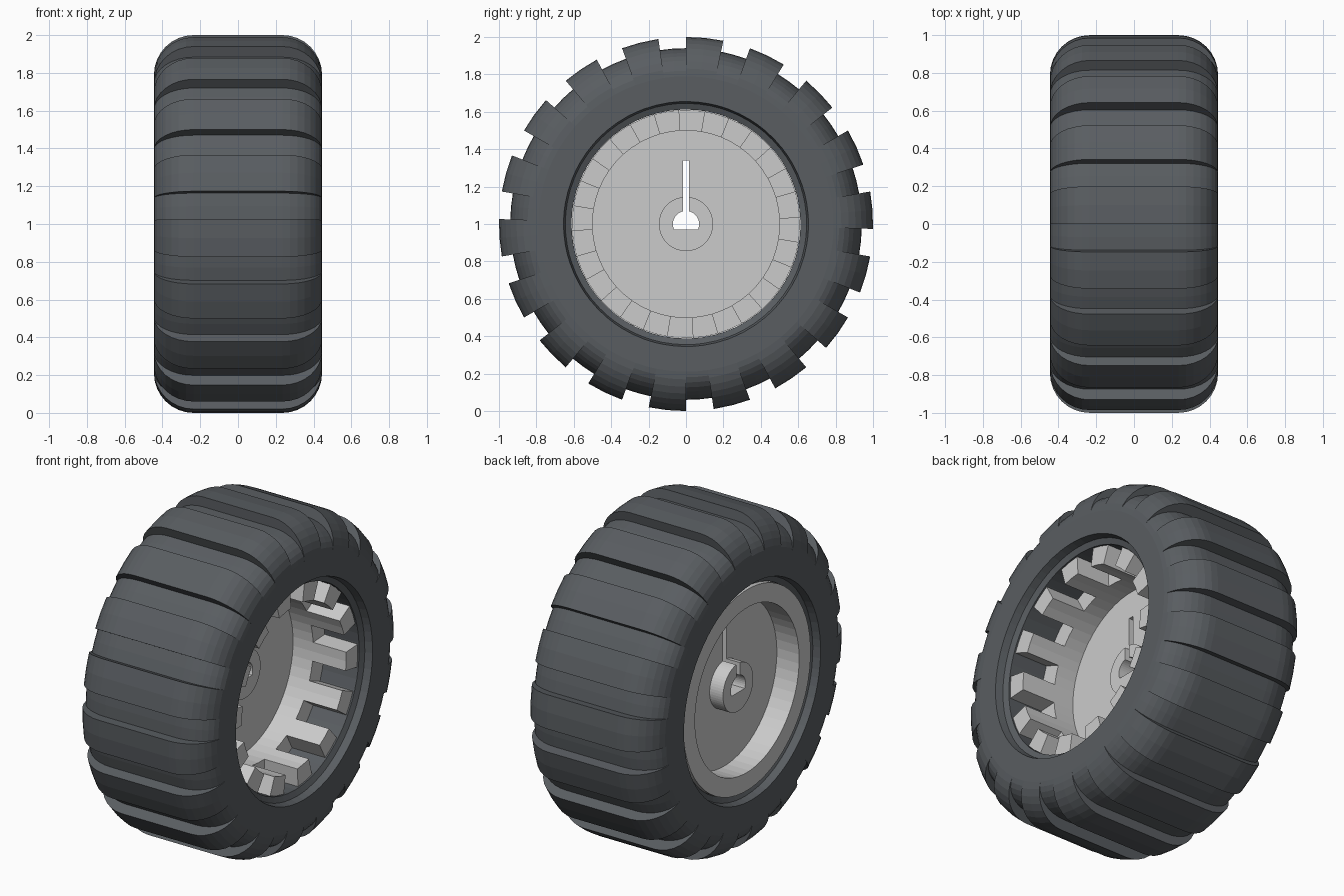
import bpy, bmesh
from math import cos, sin, pi, radians

if "Cube" in bpy.data.objects:
    bpy.data.objects.remove(bpy.data.objects["Cube"])


def finish(bm, name, color=None):
    bmesh.ops.remove_doubles(bm, verts=bm.verts, dist=1e-4)
    bmesh.ops.recalc_face_normals(bm, faces=bm.faces)
    me = bpy.data.meshes.new(name)
    bm.to_mesh(me)
    bm.free()
    ob = bpy.data.objects.new(name, me)
    bpy.context.collection.objects.link(ob)
    if color:
        mat = bpy.data.materials.new(name)
        mat.diffuse_color = color
        mat.use_nodes = True
        mat.node_tree.nodes["Principled BSDF"].inputs["Base Color"].default_value = mat.diffuse_color
        me.materials.append(mat)
    return ob


def lathe(name, stations, closed, color=None):
    """Skin (angle in degrees, [(x, radius), ...]) sections around the x axis."""
    bm = bmesh.new()
    rings = [[bm.verts.new((x, r * cos(radians(a)), 1 + r * sin(radians(a))))
              for x, r in prof] for a, prof in stations]
    n = len(rings[0])
    for i, ring in enumerate(rings):
        nxt = rings[(i + 1) % len(rings)]
        for j in range(n if closed else n - 1):
            k = (j + 1) % n
            quad = []
            for v in (ring[j], ring[k], nxt[k], nxt[j]):
                if all((v.co - q.co).length > 1e-5 for q in quad):
                    quad.append(v)
            if len(quad) > 2:
                bm.faces.new(quad)
    return finish(bm, name, color)


# Tyre: lug and groove sections share the sidewall and bead
def tyre_section(radius):
    half = [(0.385, 0.612), (0.40, 0.645), (0.445, 0.655), (0.445, 0.72)]
    for i in range(9):
        t = i / 8 * pi / 2
        half.append((0.235 + 0.21 * cos(t), 0.79 + (radius - 0.79) * sin(t)))
    return half + [(-x, r) for x, r in reversed(half)]


lug, groove = tyre_section(1.0), tyre_section(0.94)
stations = []
for k in range(18):
    a = -1.5 + 20 * k
    stations += [(a, groove), (a, lug), (a + 5.75, lug), (a + 11.5, lug),
                 (a + 11.5, groove), (a + 15.75, groove)]
lathe("tyre", stations, True, (0.10, 0.11, 0.12, 1))


# Rim: dished disc with hub, and a crown of axial teeth on the right side
def rim_section(edge):
    return [(-0.35, 0), (-0.35, 0.145), (-0.26, 0.145), (-0.26, 0.5),
            (-0.41, 0.5), (-0.41, 0.61), (0.155, 0.61), (edge, 0.61),
            (edge, 0.5), (0.155, 0.5), (0.02, 0.5), (0.02, 0.145),
            (0.05, 0.145), (0.05, 0)]


tooth, gap = rim_section(0.377), rim_section(0.155)
pitch = 360 / 14
stations = []
for k in range(14):
    a = -9.36 + pitch * k
    b = a + pitch / 2
    stations += [(a, gap), (a, tooth), (a + pitch / 4, tooth),
                 (b, tooth), (b, gap), (b + pitch / 4, gap)]
rim = lathe("rim", stations, False)

# D-shaped axle hole with a slot above it
r, w = 0.07, 0.017
arc = [radians(-25.4 + 230.8 * i / 24) for i in range(25)]
pts = [(r * cos(t), r * sin(t)) for t in arc]
outline = ([p for p in pts if p[0] > w] + [(w, 0.068), (w, 0.34), (-w, 0.34), (-w, 0.068)]
           + [p for p in pts if p[0] < -w])
bm = bmesh.new()
face = bm.faces.new([bm.verts.new((-0.6, y, 1 + z)) for y, z in outline])
ext = bmesh.ops.extrude_face_region(bm, geom=[face])
bmesh.ops.translate(bm, vec=(1.2, 0, 0),
                    verts=[v for v in ext["geom"] if isinstance(v, bmesh.types.BMVert)])
cutter = finish(bm, "axle_hole_cutter")
cutter.hide_render = True
cutter.hide_viewport = True
cutter.display_type = 'WIRE'
mod = rim.modifiers.new("axle_hole", 'BOOLEAN')
mod.operation = 'DIFFERENCE'
mod.solver = 'EXACT'
mod.object = cutter
